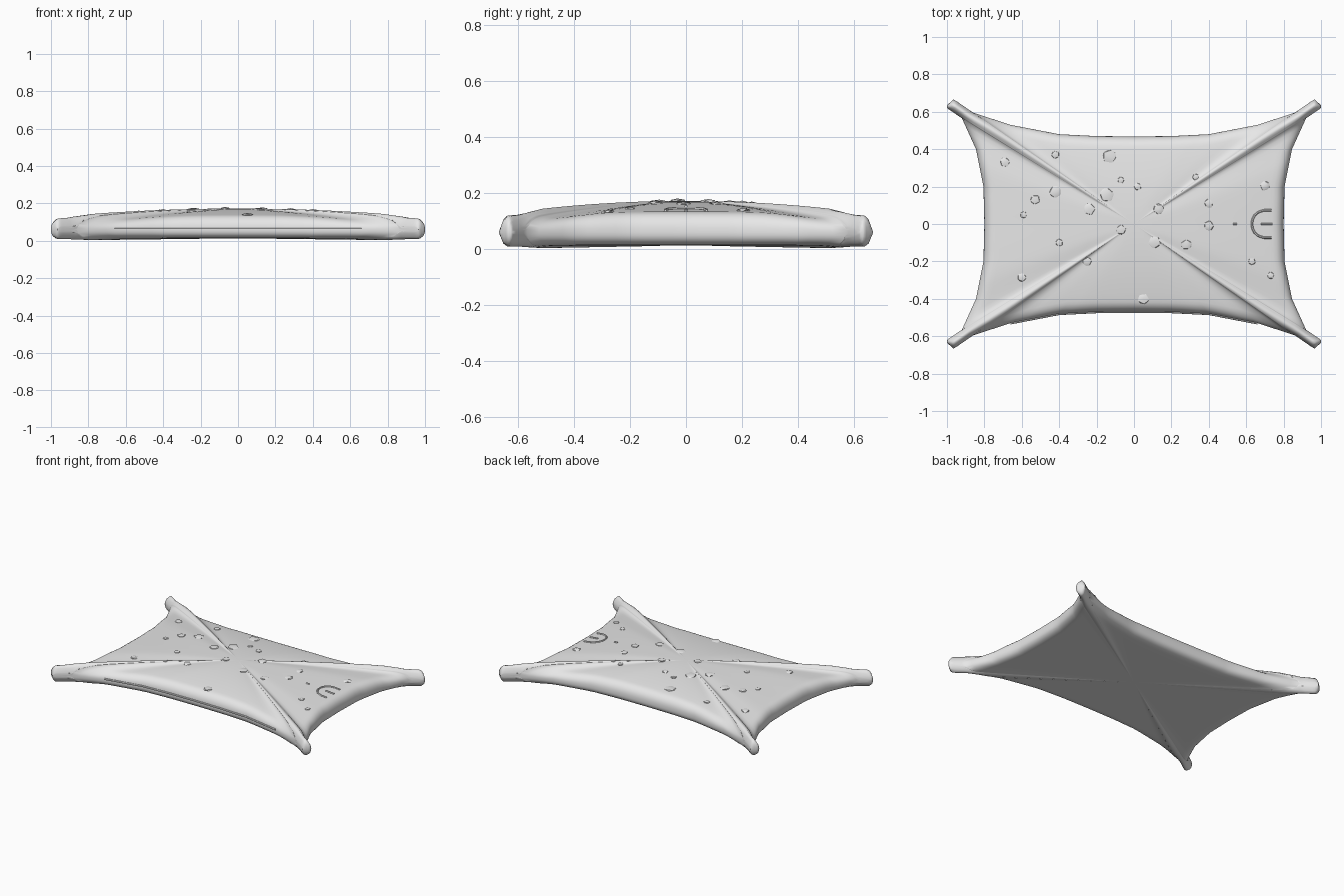
import bpy, bmesh, math, random
from mathutils import Vector

if "Cube" in bpy.data.objects:
    bpy.data.objects.remove(bpy.data.objects["Cube"])

random.seed(4)
grey = bpy.data.materials.new("light_grey")
grey.diffuse_color = (0.8, 0.8, 0.8, 1)
grey.use_nodes = True
grey.node_tree.nodes["Principled BSDF"].inputs["Base Color"].default_value = grey.diffuse_color

# Outline: one quarter from the right side, round the corner tip, to the back
quarter = [(0.80, 0), (0.805, 0.2), (0.845, 0.4), (0.92, 0.565), (1.0, 0.62),
           (1.0, 0.635), (0.965, 0.666), (0.945, 0.654), (0.86, 0.595),
           (0.66, 0.53), (0.4, 0.48), (0.2, 0.47), (0, 0.468)]
half = quarter + [(-x, y) for x, y in quarter[-2::-1]]
corners = [Vector(p) for p in half + [(x, -y) for x, y in half[-2:0:-1]]]
SUB = 4
outline = [a.lerp(b, k / SUB) for a, b in zip(corners, corners[1:] + corners[:1])
           for k in range(SUB)]
DIAG = Vector((0.98, 0.65)).normalized()
MID = 0.06


def edge_distance(p):
    best = 9.0
    for a, b in zip(corners, corners[1:] + corners[:1]):
        t = max(0, min(1, (p - a).dot(b - a) / (b - a).length_squared))
        best = min(best, (p - a - (b - a) * t).length)
    return best


def ring_scale(p):
    """Fraction of the way from the centre to the outline."""
    for a, b in zip(corners, corners[1:] + corners[:1]):
        det = a.x * b.y - a.y * b.x
        u = (p.x * b.y - p.y * b.x) / det
        v = (a.x * p.y - a.y * p.x) / det
        if u >= -1e-6 and v >= -1e-6:
            return u + v
    return 0


def heights(p, s, d):
    """Top and bottom height: dome, diagonal ridges and rounded rim."""
    q = Vector((abs(p.x), abs(p.y)))
    off = abs(q.x * DIAG.y - q.y * DIAG.x) / max(s, 0.02)
    fade = max(0, min(1, (s - 0.06) / 0.15))
    ridge = math.exp(-(off / 0.035) ** 2) * fade
    sag = math.exp(-(off / 0.14) ** 2) * fade
    k = 1 - min(d / 0.06, 1)
    rim = max(0, 1 - k ** 2.4) ** (1 / 2.4)
    top = 0.172 - 0.045 * s * s + 0.034 * s * ridge - 0.034 * s * sag
    return MID + (top - MID) * rim, MID - (0.047 + 0.012 * s * ridge) * rim


def top_at(x, y):
    p = Vector((x, y))
    return heights(p, ring_scale(p), edge_distance(p))[0]


def finish(bm, name, angle):
    bmesh.ops.recalc_face_normals(bm, faces=bm.faces)
    me = bpy.data.meshes.new(name)
    bm.to_mesh(me)
    bm.free()
    ob = bpy.data.objects.new(name, me)
    bpy.context.collection.objects.link(ob)
    me.materials.append(grey)
    shade(ob, angle)
    return ob


def shade(ob, angle):
    bpy.ops.object.select_all(action='DESELECT')
    ob.select_set(True)
    bpy.context.view_layer.objects.active = ob
    bpy.ops.object.shade_smooth_by_angle(angle=math.radians(angle))


# Pillow body: scaled outline rings, denser at the rim, top and bottom skins
scales = [0.06, 0.13, 0.2, 0.3, 0.4, 0.5, 0.6, 0.7, 0.79]
scales += [1 - 0.14 * (1 - math.sin(math.radians(a))) for a in (0, 15, 28, 40, 50, 59, 67, 75, 83)]
bm = bmesh.new()
n = len(outline)
rim = [bm.verts.new((p.x, p.y, MID)) for p in outline]
for side in (0, 1):
    hub = bm.verts.new((0, 0, 0.172 if side == 0 else 0.013))
    prev = None
    for s in scales:
        ring = []
        for p in outline:
            q = p * s
            ring.append(bm.verts.new((q.x, q.y, heights(q, s, edge_distance(q))[side])))
        for i in range(n):
            j = (i + 1) % n
            if prev is None:
                bm.faces.new((hub, ring[i], ring[j]))
            else:
                bm.faces.new((prev[i], ring[i], ring[j], prev[j]))
        prev = ring
    for i in range(n):
        j = (i + 1) % n
        bm.faces.new((prev[i], rim[i], rim[j], prev[j]))
finish(bm, "pillow_body", 60)

# Pebbles scattered on the top: x, y, radius
pebbles = [(-.69, .33, .028), (-.42, .37, .022), (-.13, .36, .04), (-.07, .235, .02),
           (.02, .2, .022), (.33, .25, .02), (-.42, .17, .035), (-.53, .13, .028),
           (-.59, .05, .02), (-.24, .08, .034), (-.145, .155, .04), (.13, .08, .03),
           (.4, .11, .026), (.70, .205, .028), (.4, -.01, .028), (-.07, -.03, .028),
           (.11, -.095, .036), (.28, -.11, .03), (-.4, -.1, .022), (-.25, -.2, .026),
           (-.6, -.285, .026), (.05, -.4, .033), (.63, -.2, .02), (.73, -.275, .02)]
bm = bmesh.new()
for x, y, r in pebbles:
    made = bmesh.ops.create_icosphere(bm, subdivisions=1, radius=1)['verts']
    turn = random.uniform(0, 6.28)
    for v in made:
        w = r * random.uniform(0.92, 1.1)
        c = v.co.copy()
        v.co = (x + w * (c.x * math.cos(turn) - c.y * math.sin(turn)),
                y + w * (c.x * math.sin(turn) + c.y * math.cos(turn)),
                top_at(x, y) + c.z * 0.009)
finish(bm, "pebbles", 40)


def cord(name, points, radius):
    """Thin round cord through the points."""
    cu = bpy.data.curves.new(name, 'CURVE')
    cu.dimensions = '3D'
    cu.bevel_depth = radius
    cu.bevel_resolution = 1
    cu.use_fill_caps = True
    sp = cu.splines.new('POLY')
    sp.points.add(len(points) - 1)
    for pt, co in zip(sp.points, points):
        pt.co = (*co, 1)
    ob = bpy.data.objects.new(name, cu)
    bpy.context.collection.objects.link(ob)
    cu.materials.append(grey)
    bpy.ops.object.select_all(action='DESELECT')
    ob.select_set(True)
    bpy.context.view_layer.objects.active = ob
    bpy.ops.object.convert(target='MESH')
    shade(bpy.context.object, 50)


# Zip seam along the front wall
front = [(-.66, -.53), (-.4, -.48), (-.2, -.47), (0, -.468), (.2, -.47), (.4, -.48), (.66, -.53)]
cord("front_seam", [(x, y - 0.001, 0.067) for x, y in front], 0.006)

# Stitched loop and short stitches near the right side
loop = [(0.735, 0.073), (0.695, 0.073)]
loop += [(0.69 + 0.06 * math.cos(math.radians(a)), 0.07 * math.sin(math.radians(a)))
         for a in range(100, 261, 20)]
loop += [(0.695, -0.073), (0.735, -0.073)]
for name, path in (("stitched_loop", loop),
                   ("long_stitch", [(0.68, 0), (0.71, 0), (0.74, 0)]),
                   ("short_stitch", [(0.53, 0), (0.55, 0)])):
    cord(name, [(x, y, top_at(x, y) + 0.001) for x, y in path], 0.006)
